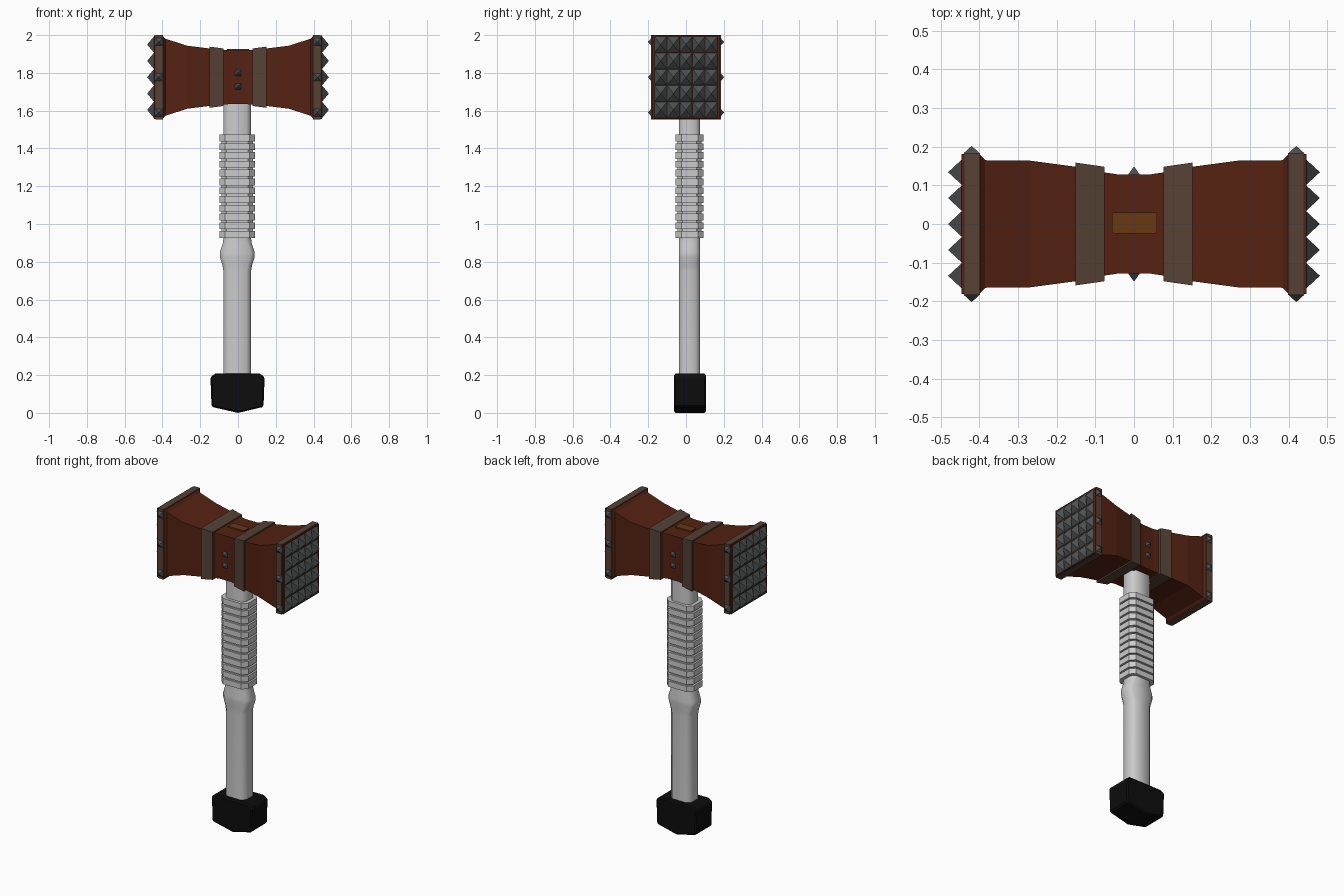
import bpy, bmesh
from math import radians

if "Cube" in bpy.data.objects:
    bpy.data.objects.remove(bpy.data.objects["Cube"])

ZC = 1.777  # height of the head's centre line


def material(name, r, g, b):
    m = bpy.data.materials.new(name)
    m.diffuse_color = (r, g, b, 1)
    m.use_nodes = True
    m.node_tree.nodes["Principled BSDF"].inputs["Base Color"].default_value = m.diffuse_color
    return m


RED = material("red_wood", 0.09, 0.016, 0.006)
STRAP = material("strap", 0.09, 0.053, 0.036)
IRON = material("iron", 0.075, 0.078, 0.08)
BLACK = material("black", 0.004, 0.004, 0.004)
AMBER = material("amber_wood", 0.14, 0.04, 0.007)


def finish(name, bm, mat=None, smooth=None):
    bmesh.ops.recalc_face_normals(bm, faces=bm.faces)
    me = bpy.data.meshes.new(name)
    bm.to_mesh(me)
    bm.free()
    ob = bpy.data.objects.new(name, me)
    bpy.context.collection.objects.link(ob)
    if mat:
        me.materials.append(mat)
    if smooth:
        bpy.ops.object.select_all(action='DESELECT')
        bpy.context.view_layer.objects.active = ob
        ob.select_set(True)
        bpy.ops.object.shade_smooth_by_angle(angle=radians(smooth))
    return ob


def loft(bm, rings):
    """Skin equal-length rings of points and cap both ends."""
    vs = [[bm.verts.new(p) for p in ring] for ring in rings]
    n = len(vs[0])
    for a, b in zip(vs, vs[1:]):
        for i in range(n):
            j = (i + 1) % n
            bm.faces.new((a[i], a[j], b[j], b[i]))
    bm.faces.new(vs[0][::-1])
    bm.faces.new(vs[-1])


def rect_x(x, hy, hz):
    return [(x, -hy, ZC - hz), (x, hy, ZC - hz), (x, hy, ZC + hz), (x, -hy, ZC + hz)]


def octagon(z, hx, hy, c, cx=-0.004, cy=0.019):
    q = [(hx, hy - c), (hx - c, hy), (c - hx, hy), (-hx, hy - c),
         (-hx, c - hy), (c - hx, -hy), (hx - c, -hy), (hx, c - hy)]
    return [(cx + x, cy + y, z) for x, y in q]


def pyramid(bm, base, axis, tip, w, h):
    """Four-sided spike; axis 0 points along x, axis 1 along y."""
    corners = []
    for a, b in ((-w, -h), (w, -h), (w, h), (-w, h)):
        p = list(base)
        p[1 - axis] += a
        p[2] += b
        corners.append(bm.verts.new(p))
    p = list(base)
    p[axis] = tip
    t = bm.verts.new(p)
    for i in range(4):
        bm.faces.new((corners[i], corners[(i + 1) % 4], t))
    bm.faces.new(corners[::-1])


# Flared head, narrow at the waist
half = [(0.04, 0.128, 0.142), (0.08, 0.134, 0.145), (0.15, 0.148, 0.152), (0.27, 0.164, 0.167),
        (0.385, 0.165, 0.204), (0.40, 0.181, 0.220), (0.446, 0.181, 0.220)]
bm = bmesh.new()
loft(bm, [rect_x(-x, y, z) for x, y, z in reversed(half)] + [rect_x(x, y, z) for x, y, z in half])
finish("hammer_head", bm, RED)

# Straps around the waist and the striking ends
for s, side in ((-1, "left"), (1, "right")):
    bm = bmesh.new()
    loft(bm, [rect_x(s * 0.076, 0.148, 0.152), rect_x(s * 0.152, 0.159, 0.162)])
    finish(side + "_waist_strap", bm, STRAP)
    bm = bmesh.new()
    loft(bm, [rect_x(s * 0.398, 0.184, 0.223), rect_x(s * 0.438, 0.184, 0.223)])
    finish(side + "_end_strap", bm, STRAP)

    # Grid of spikes on the striking face
    bm = bmesh.new()
    for i in range(-2, 3):
        for k in range(-2, 3):
            pyramid(bm, (s * 0.445, i * 0.067, ZC + k * 0.0865), 0, s * 0.481, 0.0335, 0.043)
    finish(side + "_face_spikes", bm, IRON)

# Pointed studs on the front and back
bm = bmesh.new()
for d in (-1, 1):
    for s in (-1, 1):
        for k in (-1, 0, 1):
            pyramid(bm, (s * 0.42, d * 0.183, ZC + k * 0.187), 1, d * 0.202, 0.021, 0.021)
    for z in (1.728, 1.80):
        pyramid(bm, (0, d * 0.127, z), 1, d * 0.149, 0.016, 0.016)
finish("studs", bm, IRON)

# Wedge showing on top of the head
bm = bmesh.new()
loft(bm, [octagon(z, 0.058, 0.027, 0.003, 0.001, 0.003) for z in (1.86, 1.927)])
finish("top_wedge", bm, AMBER)

# Handle with a swelling below the grip
bm = bmesh.new()
prof = [(0.15, 0.073), (0.75, 0.073), (0.78, 0.078), (0.825, 0.092), (0.85, 0.092),
        (0.90, 0.076), (0.93, 0.073), (1.68, 0.073)]
loft(bm, [octagon(z, hx, 0.056, 0.024) for z, hx in prof])
finish("handle", bm, None, 50)

# Ribbed grip
bm = bmesh.new()
for i in range(12):
    z = 0.944 + i * 0.0465
    loft(bm, [octagon(z - 0.018, 0.095, 0.074, 0.030), octagon(z + 0.018, 0.095, 0.074, 0.030)])
loft(bm, [octagon(0.93, 0.083, 0.063, 0.026), octagon(1.47, 0.083, 0.063, 0.026)])
finish("grip_rings", bm)

# Pommel with a shallow pointed underside
bm = bmesh.new()
outline = [(0, 0), (0.135, 0.032), (0.141, 0.19), (0.115, 0.208),
           (-0.12, 0.208), (-0.146, 0.19), (-0.14, 0.032)]
loft(bm, [[(x, y, z) for x, z in outline] for y in (-0.063, 0.105)])
pommel = finish("pommel", bm, BLACK)
bev = pommel.modifiers.new("soft_edges", 'BEVEL')
bev.width = 0.008
bev.segments = 1
bev.limit_method = 'ANGLE'
bev.angle_limit = radians(40)
